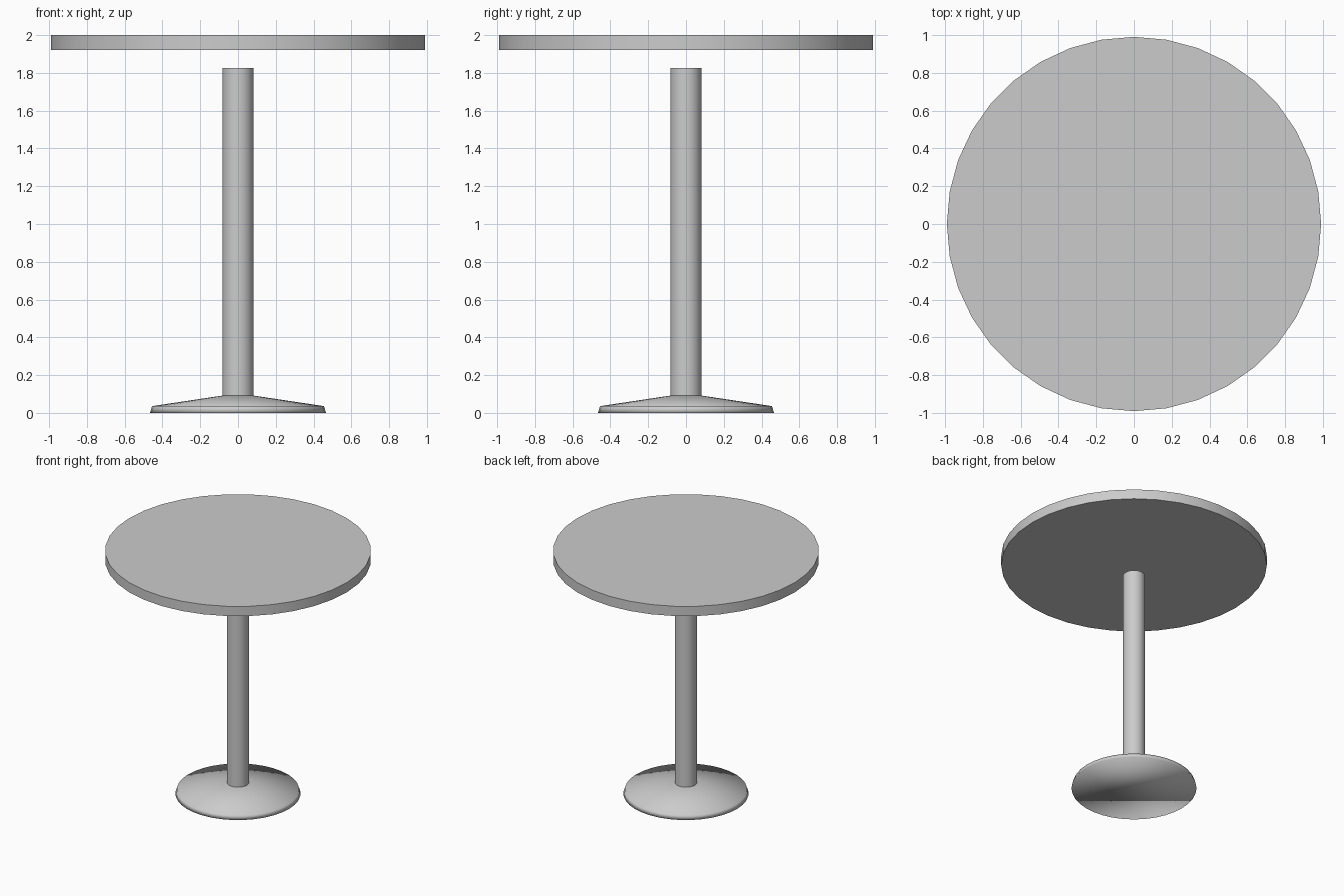
import bpy, bmesh
from math import cos, sin, pi, radians

if "Cube" in bpy.data.objects:
    bpy.data.objects.remove(bpy.data.objects["Cube"])

SIDES = 36


def lathe(name, profile, angle):
    """Closed solid of revolution from (radius, z) points listed bottom to top."""
    bm = bmesh.new()
    rings = [[bm.verts.new((r * cos(2 * pi * i / SIDES), r * sin(2 * pi * i / SIDES), z))
              for i in range(SIDES)] for r, z in profile]
    for low, high in zip(rings, rings[1:]):
        for i in range(SIDES):
            j = (i + 1) % SIDES
            bm.faces.new((low[i], low[j], high[j], high[i]))
    bm.faces.new(rings[0][::-1])
    bm.faces.new(rings[-1])
    mesh = bpy.data.meshes.new(name)
    bm.to_mesh(mesh)
    bm.free()
    obj = bpy.data.objects.new(name, mesh)
    bpy.context.collection.objects.link(obj)
    # smooth sides, sharp above the given angle
    bpy.ops.object.select_all(action='DESELECT')
    obj.select_set(True)
    bpy.context.view_layer.objects.active = obj
    bpy.ops.object.shade_smooth_by_angle(angle=radians(angle))
    return obj


# round top, floating slightly above the post
lathe("table_top", [(0.99, 1.92), (0.99, 2.0)], 40)

# central post
lathe("post", [(0.082, 0.085), (0.082, 1.827)], 40)

# shallow conical foot, softly shaded over the rim
lathe("base", [(0.466, 0.0), (0.455, 0.036), (0.08, 0.092)], 180)
